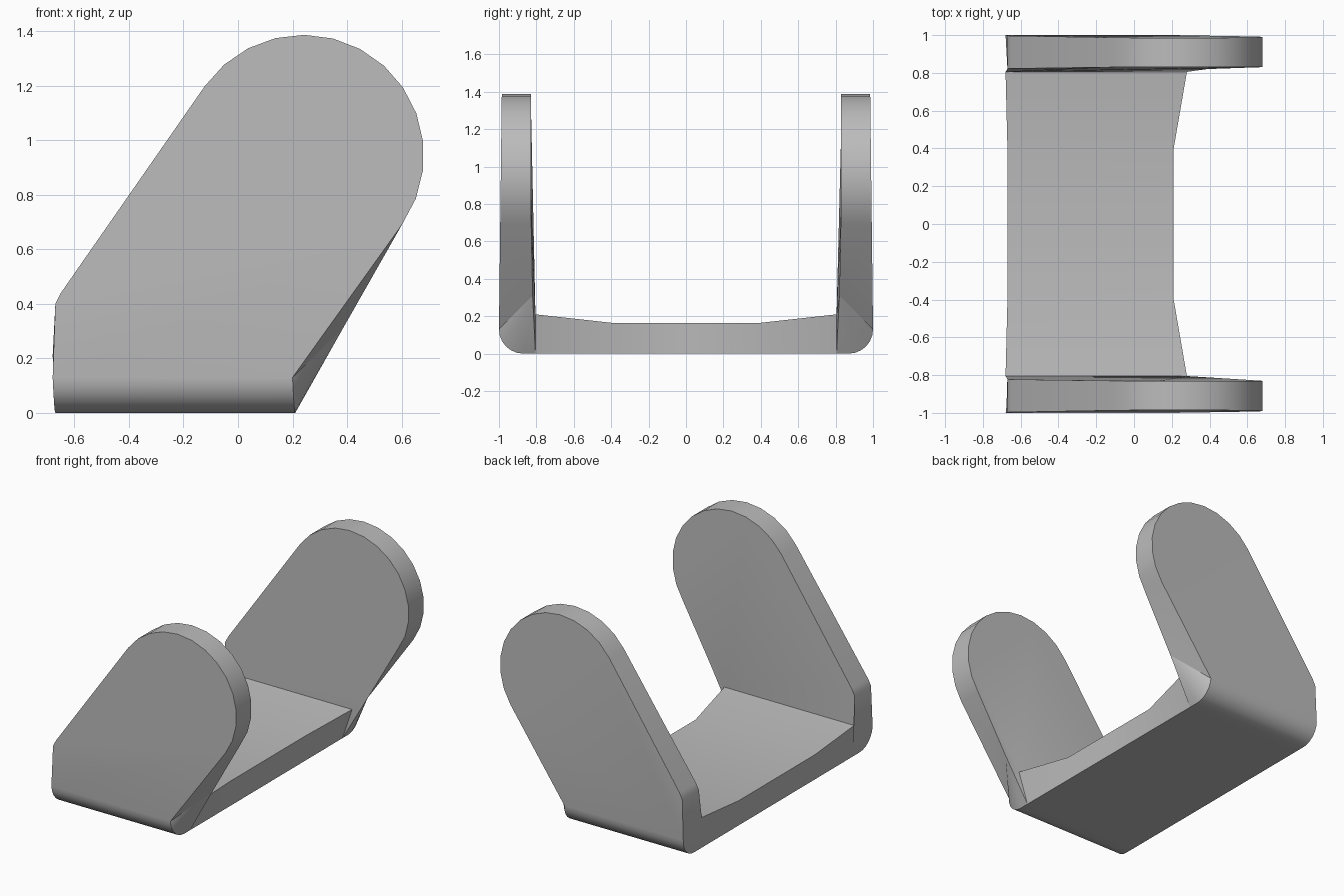
import bpy
import bmesh
from math import cos, sin, radians

cube = bpy.data.objects.get("Cube")
if cube:
    bpy.data.objects.remove(cube, do_unlink=True)

# Material
grey = bpy.data.materials.new("plain grey")
grey.use_nodes = True
color = (0.5, 0.5, 0.5, 1)
grey.diffuse_color = color
grey.node_tree.nodes["Principled BSDF"].inputs["Base Color"].default_value = color

bm = bmesh.new()


def vert(x, y, z):
    return bm.verts.new((x, y, z))


def strip(a, b):
    """Quads between two equally long rows of vertices."""
    for i in range(len(a) - 1):
        bm.faces.new((a[i], a[i + 1], b[i + 1], b[i]))


def floor_section(y, left, right, top):
    """Bottom left, bottom right, top right, top left."""
    return [vert(-0.67, y, 0), vert(0.21, y, 0), vert(right, y, top), vert(left, y, top)]


# Floor plate, flaring up and out where it meets the arm
sections = [floor_section(0, -0.67, 0.21, 0.165),
            floor_section(0.4, -0.67, 0.21, 0.165),
            floor_section(0.805, -0.68, 0.28, 0.21)]
for a, b in zip(sections, sections[1:]):
    strip(a + a[:1], b + b[:1])
low_left, low_right, top_right, top_left = sections[-1]

# Rounded lower corner below the arm
left_corner, right_corner = [low_left], [low_right]
r, steps = 0.13, 6
for i in range(steps + 1):
    t = radians(90) * i / steps
    y, z = 0.87 + r * sin(t), r * (1 - cos(t))
    left_corner.append(vert(-0.67 - 0.01 * i / steps, y, z))
    right_corner.append(vert(0.21 - 0.01 * i / steps, y, z))
strip(left_corner, right_corner)

# Slanted arm with a round end
profile = [(-0.67, 0.40), (-0.65, 0.44)]
for i in range(14):
    t = radians(145 - 180 * i / 13)
    profile.append((0.24 + 0.442 * cos(t), 0.945 + 0.442 * sin(t)))
outer = [vert(x, 1 - 0.012 * (z - r), z) for x, z in profile]
inner = [vert(x, 0.83 - 0.02 * max(0, 0.8 - z), z) for x, z in profile]
strip(outer, inner)

# Broad faces of the arm
notch = vert(0.385, 0.82, 0.31)
bm.faces.new(outer + [right_corner[-1], left_corner[-1]])
bm.faces.new(inner + [notch, top_right, top_left])

# Narrow edges of the arm and the small gusset beside the floor
bm.faces.new([top_left, inner[0], outer[0]] + left_corner[::-1])
bm.faces.new((low_right, notch, top_right))
bm.faces.new((notch, inner[-1], outer[-1], right_corner[-1]))
for a, b in zip(right_corner, right_corner[1:]):
    bm.faces.new((notch, a, b))

# Second arm by mirroring
bmesh.ops.mirror(bm, geom=bm.verts[:] + bm.edges[:] + bm.faces[:],
                 axis='Y', merge_dist=0.001)
bmesh.ops.recalc_face_normals(bm, faces=bm.faces[:])

mesh = bpy.data.meshes.new("cradle_bracket")
bm.to_mesh(mesh)
bm.free()
mesh.materials.append(grey)
bracket = bpy.data.objects.new("cradle_bracket", mesh)
bpy.context.collection.objects.link(bracket)

bpy.ops.object.select_all(action='DESELECT')
bracket.select_set(True)
bpy.context.view_layer.objects.active = bracket
bpy.ops.object.shade_smooth_by_angle(angle=radians(30))
